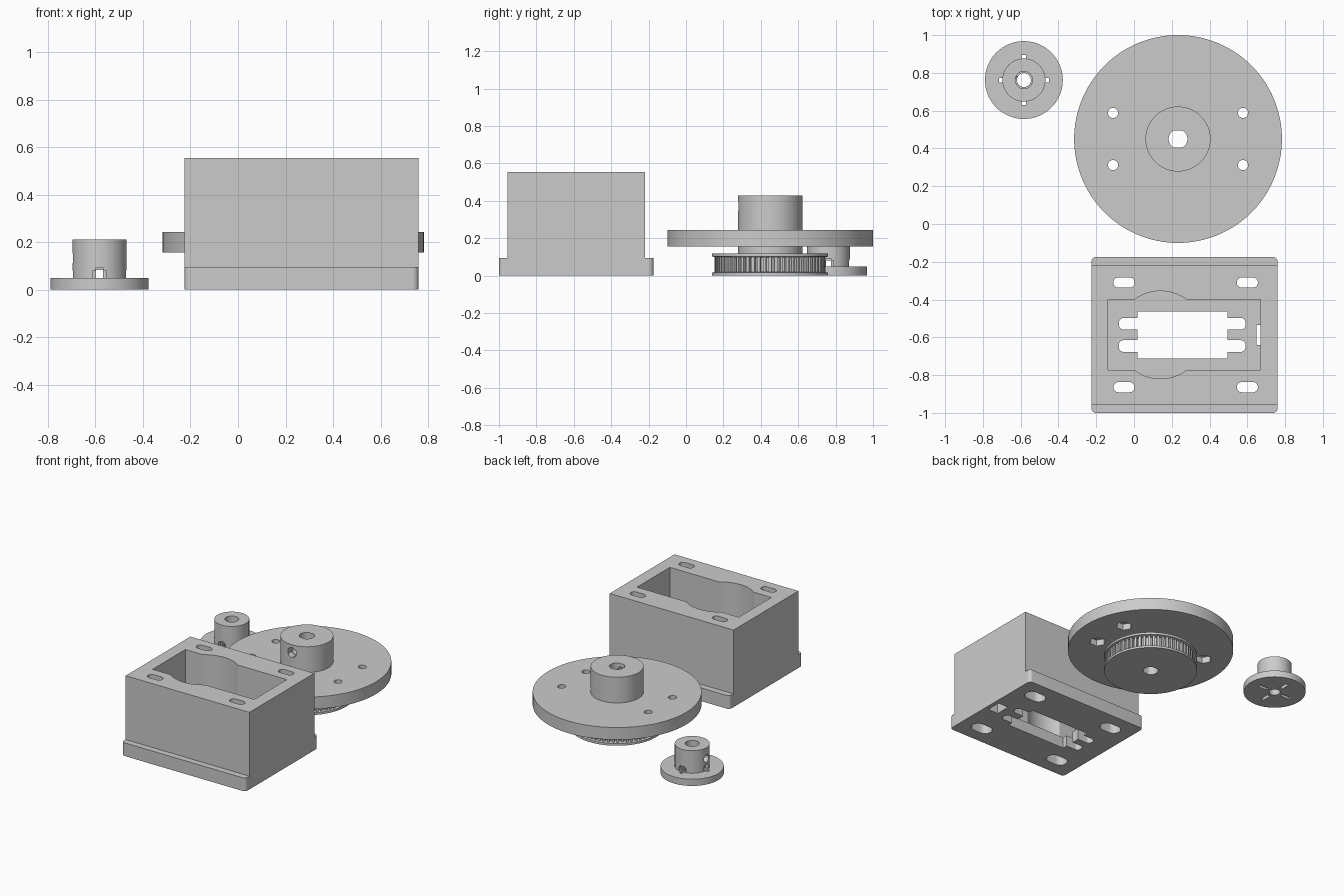
import bpy, bmesh, math
from mathutils import Matrix

if "Cube" in bpy.data.objects:
    bpy.data.objects.remove(bpy.data.objects["Cube"])

grey = bpy.data.materials.new("grey plastic")
grey.diffuse_color = (0.6, 0.6, 0.6, 1)
grey.use_nodes = True
grey.node_tree.nodes["Principled BSDF"].inputs["Base Color"].default_value = grey.diffuse_color


def finish(name, bm):
    bmesh.ops.recalc_face_normals(bm, faces=bm.faces)
    me = bpy.data.meshes.new(name)
    bm.to_mesh(me)
    bm.free()
    ob = bpy.data.objects.new(name, me)
    bpy.context.collection.objects.link(ob)
    me.materials.append(grey)
    return ob


def add_prism(bm, pts, z0, z1, mat=None):
    """Extrude an outline from z0 to z1, optionally transformed."""
    f = bm.faces.new([bm.verts.new((x, y, z0)) for x, y in pts])
    out = bmesh.ops.extrude_face_region(bm, geom=[f])["geom"]
    top = [v for v in out if isinstance(v, bmesh.types.BMVert)]
    bmesh.ops.translate(bm, vec=(0, 0, z1 - z0), verts=top)
    if mat:
        bmesh.ops.transform(bm, matrix=mat, verts=list(f.verts) + top)


def prism(name, pts, z0, z1, mat=None):
    bm = bmesh.new()
    add_prism(bm, pts, z0, z1, mat)
    return finish(name, bm)


def circle(x, y, r, n=48, phase=0.0):
    return [(x + r * math.cos(phase + math.tau * i / n),
             y + r * math.sin(phase + math.tau * i / n)) for i in range(n)]


def rounded(x0, x1, y0, y1, r, n=8):
    """Rectangle with rounded corners."""
    pts = []
    corners = [(x1 - r, y1 - r), (x0 + r, y1 - r), (x0 + r, y0 + r), (x1 - r, y0 + r)]
    for k, (cx, cy) in enumerate(corners):
        for i in range(n + 1):
            a = math.pi / 2 * (k + i / n)
            pts.append((cx + r * math.cos(a), cy + r * math.sin(a)))
    return pts


def rect(x0, x1, y0, y1):
    return [(x0, y0), (x1, y0), (x1, y1), (x0, y1)]


def lathe(name, profile, x, y, n=96):
    """Closed solid turned from (radius, z) points running from axis to axis."""
    bm = bmesh.new()
    rings = [[bm.verts.new((px, py, z)) for px, py in circle(x, y, r, n)] for r, z in profile]
    for a, b in zip(rings, rings[1:]):
        for i in range(n):
            j = (i + 1) % n
            bm.faces.new((a[i], a[j], b[j], b[i]))
    bm.faces.new(rings[0])
    bm.faces.new(rings[-1])
    return finish(name, bm)


def boolean(ob, cutters, op='DIFFERENCE'):
    for c in cutters:
        m = ob.modifiers.new("cut", 'BOOLEAN')
        m.operation, m.solver, m.object = op, 'EXACT', c
    bpy.context.view_layer.update()
    dg = bpy.context.evaluated_depsgraph_get()
    me = bpy.data.meshes.new_from_object(ob.evaluated_get(dg))
    ob.modifiers.clear()
    ob.data = me
    for c in cutters:
        bpy.data.objects.remove(c)


def smooth(ob):
    bpy.ops.object.select_all(action='DESELECT')
    ob.select_set(True)
    bpy.context.view_layer.objects.active = ob
    bpy.ops.object.shade_smooth_by_angle(angle=math.radians(30))


def side_hole(x, y, z, r, length, yaw, n=24):
    """Horizontal round cutter starting at (x, y, z) and pointing along yaw."""
    mat = (Matrix.Translation((x, y, z)) @ Matrix.Rotation(yaw, 4, 'Z')
           @ Matrix.Rotation(math.pi / 2, 4, 'Y'))
    return prism("cutter", circle(0, 0, r, n), 0, length, mat)


# --- Motor housing: body on a wider base flange
CY = -0.587
X0, X1 = -0.225, 0.76
housing = prism("motor_housing", rect(X0, X1, CY - 0.368, CY + 0.368), 0.04, 0.554)
boolean(housing, [prism("base", rounded(X0, X1, CY - 0.413, CY + 0.413, 0.025), 0, 0.095)], 'UNION')

# pocket outline with a round bulge on both long sides
px, pr, hy = 0.14, 0.232, 0.186
a0 = math.asin(hy / pr)
arc = [(px + pr * math.cos(a0 + (math.pi - 2 * a0) * i / 20),
        pr * math.sin(a0 + (math.pi - 2 * a0) * i / 20)) for i in range(21)]
pocket = ([(0.67, CY - hy), (0.67, CY + hy)] + [(x, CY + y) for x, y in arc]
          + [(-0.138, CY + hy), (-0.138, CY - hy)] + [(x, CY - y) for x, y in reversed(arc)])
cuts = [prism("cutter", pocket, 0.08, 0.7),
        prism("cutter", rect(0.018, 0.495, CY - 0.125, CY + 0.125), -0.1, 0.2),
        prism("cutter", rect(0.648, 0.73, CY - 0.053, CY + 0.053), -0.1, 0.16)]
for s in (-1, 1):
    # clip slots in the floor
    y = CY + s * 0.059
    cuts.append(prism("cutter", rounded(-0.08, 0.59, y - 0.031, y + 0.031, 0.025), -0.1, 0.21))
    # mounting slots with wider recesses underneath
    for x in (-0.053, 0.6):
        y = CY + s * 0.277
        cuts.append(prism("cutter", rounded(x - 0.056, x + 0.056, y - 0.027, y + 0.027, 0.0265), -0.1, 0.7))
        cuts.append(prism("cutter", rounded(x - 0.077, x + 0.077, y - 0.048, y + 0.048, 0.047), -0.1, 0.2))
boolean(housing, cuts)
smooth(housing)

# --- Turntable disc with hub above and belt pulley below
TX, TY = 0.233, 0.45
table = lathe("turntable", [(0.31, 0), (0.31, 0.016), (0.278, 0.022), (0.278, 0.096), (0.31, 0.102),
                            (0.31, 0.118), (0.172, 0.118), (0.172, 0.155), (0.55, 0.155),
                            (0.55, 0.243), (0.172, 0.243), (0.172, 0.428)], TX, TY, 128)
bore = [(x, max(TY - 0.046, min(TY + 0.046, y))) for x, y in circle(TX, TY, 0.05, 40, math.pi / 40)]
cuts = [prism("cutter", bore, -0.1, 0.6),
        side_hole(TX, TY, 0.372, 0.03, 0.3, -math.pi / 2),
        side_hole(TX, TY - 0.13, 0.372, 0.038, 0.2, -math.pi / 2, 6)]
for sx in (-1, 1):
    for sy in (-1, 1):
        x, y = TX + sx * 0.344, TY + sy * 0.138
        cuts.append(prism("cutter", circle(x, y, 0.027, 24), 0.1, 0.3))
        cuts.append(prism("cutter", circle(x, y, 0.055, 6), 0.13, 0.2))
boolean(table, cuts)
smooth(table)

# belt teeth around the pulley
bm = bmesh.new()
TEETH = 60
for i in range(TEETH):
    mat = Matrix.Translation((TX, TY, 0)) @ Matrix.Rotation(math.tau * i / TEETH, 4, 'Z')
    add_prism(bm, [(0.27, -0.010), (0.297, -0.008), (0.297, 0.008), (0.27, 0.010)], 0.014, 0.104, mat)
finish("pulley_teeth", bm)

# --- Small flanged coupler
SX, SY = -0.583, 0.762
coupler = lathe("coupler", [(0.206, 0), (0.206, 0.048), (0.114, 0.048), (0.114, 0.21)], SX, SY)
cuts = [prism("cutter", circle(SX, SY, 0.037, 32), -0.1, 0.3),
        prism("cutter", circle(SX, SY, 0.046, 32), 0.15, 0.3),
        side_hole(SX, SY, 0.132, 0.026, 0.2, math.pi)]
for k in range(4):
    turn = Matrix.Translation((SX, SY, 0)) @ Matrix.Rotation(k * math.pi / 2, 4, 'Z')
    # slot through the flange, with an arched tunnel into the hub
    cuts.append(prism("cutter", rect(0.06, 0.133, -0.012, 0.012), -0.05, 0.07, turn))
    cuts.append(prism("cutter", rect(0.02, 0.13, -0.014, 0.014), 0.0485, 0.082, turn))
    cuts.append(prism("cutter", rect(0.085, 0.13, -0.027, 0.027), 0.049, 0.08, turn))
    cuts.append(prism("cutter", rect(0.085, 0.13, -0.016, 0.016), 0.0495, 0.09, turn))
boolean(coupler, cuts)
smooth(coupler)
